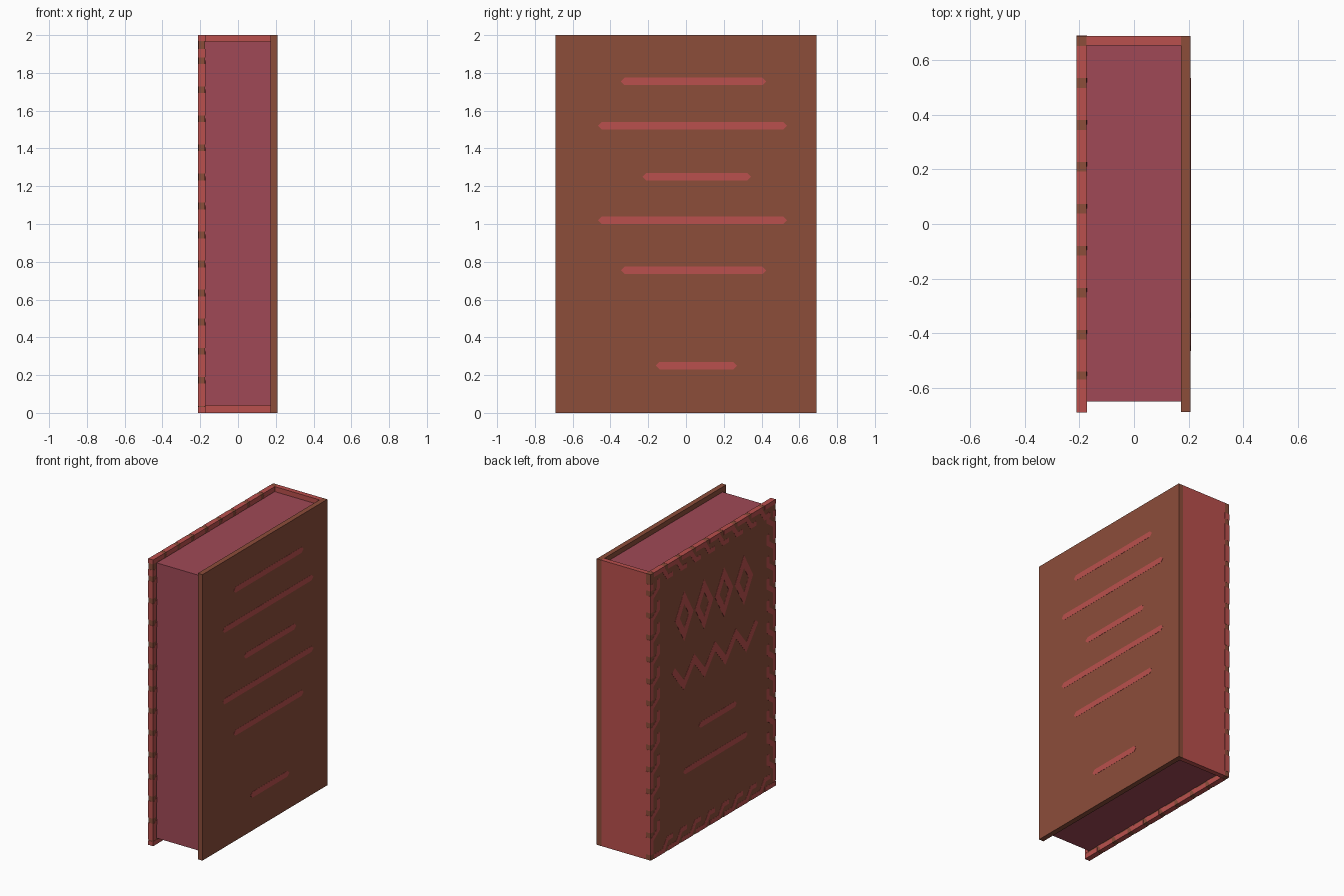
import bpy
import bmesh
from mathutils import Vector

cube = bpy.data.objects.get("Cube")
if cube:
    bpy.data.objects.remove(cube, do_unlink=True)


def make_material(name, hex_code):
    srgb = [int(hex_code[i:i + 2], 16) / 255 for i in range(0, len(hex_code), 2)]
    rgba = [c / 12.92 if c < 0.04 else ((c + 0.055) / 1.055) ** 2.4 for c in srgb] + [1]
    mat = bpy.data.materials.new(name)
    mat.use_nodes = True
    mat.diffuse_color = rgba
    mat.node_tree.nodes["Principled BSDF"].inputs["Base Color"].default_value = rgba
    return mat


brown = make_material("brown leather", "8C4D3A")
red = make_material("red cloth", "BA504D")
rose = make_material("rose pages", "A04956")

HALF, TALL = 0.69, 2.0
LEFT_OUT, LEFT_IN = 0.208, 0.172
RIGHT_OUT, RIGHT_IN = -0.21, -0.174


def prism(bm, outline, x0, x1):
    """Extrude a (y, z) outline along x."""
    near = [bm.verts.new((x0, y, z)) for y, z in outline]
    far = [bm.verts.new((x1, y, z)) for y, z in outline]
    bm.faces.new(near)
    bm.faces.new(far[::-1])
    for i in range(len(near)):
        j = (i + 1) % len(near)
        bm.faces.new((near[j], near[i], far[i], far[j]))


def ribbon(points, width):
    """Outline of a mitred stroke that follows points."""
    pts = [Vector(p) for p in points]
    dirs = [(b - a).normalized() for a, b in zip(pts, pts[1:])]
    left, right = [], []
    for i, p in enumerate(pts):
        a, b = dirs[max(i - 1, 0)], dirs[min(i, len(dirs) - 1)]
        mid = (a + b).normalized()
        side = Vector((-mid.y, mid.x)) * (width / 2 / mid.dot(b))
        left.append(p + side)
        right.append(p - side)
    return left + right[::-1]


def build(name, outlines, x0, x1, mat):
    bm = bmesh.new()
    for outline in outlines:
        prism(bm, outline, x0, x1)
    bmesh.ops.recalc_face_normals(bm, faces=bm.faces)
    mesh = bpy.data.meshes.new(name)
    bm.to_mesh(mesh)
    bm.free()
    mesh.materials.append(mat)
    obj = bpy.data.objects.new(name, mesh)
    bpy.context.collection.objects.link(obj)


def rect(y0, y1, z0, z1):
    return [(y0, z0), (y1, z0), (y1, z1), (y0, z1)]


def bar(y0, y1, z):
    """Thin horizontal line with pointed ends."""
    h = 0.02
    return [(y0, z), (y0 + h, z - h), (y1 - h, z - h),
            (y1, z), (y1 - h, z + h), (y0 + h, z + h)]


# Body of the book
board = rect(-HALF, HALF, 0, TALL)
build("left_cover", [board], LEFT_IN, LEFT_OUT, brown)
build("right_cover", [board], RIGHT_OUT, RIGHT_IN, brown)
build("spine", [rect(0.655, HALF, 0, TALL)], RIGHT_IN, LEFT_IN, red)
build("page_block", [rect(-0.65, 0.655, 0.04, 1.965)], RIGHT_IN, LEFT_IN, rose)

# Lines on the left cover
lines = [(-0.345, 0.425, 1.755), (-0.465, 0.535, 1.52), (-0.23, 0.345, 1.25),
         (-0.465, 0.535, 1.02), (-0.345, 0.425, 0.755), (-0.16, 0.27, 0.25)]
build("left_cover_lines", [bar(*l) for l in lines], LEFT_OUT - 0.002, LEFT_OUT + 0.001, red)

# Ornaments and lines on the right cover
ornaments = [bar(-0.26, 0.16, 0.74), bar(-0.38, 0.33, 0.48)]
for i in range(4):
    y, z, w, h = 0.32 - i * 0.22, 1.57, 0.075, 0.13
    ornaments.append(ribbon([(y - w / 2, z - h / 2), (y, z - h), (y + w, z), (y, z + h),
                             (y - w, z), (y - w / 2, z - h / 2)], 0.045))
zigzag = [(0.44 - i * 0.115, 1.09 if i % 2 else 1.23) for i in range(9)]
ornaments.append(ribbon(zigzag, 0.045))
build("right_cover_ornaments", ornaments, RIGHT_OUT - 0.001, RIGHT_OUT + 0.002, red)


# Woven border inlaid through the right cover and showing on its edges
def border(count, place):
    step, strokes = 0.1538, []
    for k in range(count):
        t = 0.037 + k * step
        path = [(t, 0.015), (t + 0.1, 0.015), (t + 0.15, 0.085), (t + 0.21, 0.085)]
        if k == count - 1:
            path = [(t, 0.015), (t + 0.045, 0.015)]
        strokes.append(ribbon([place(a, d) for a, d in path], 0.032))
        # Flat piece that fills out the edge beside each stroke
        end = t + (0.118 if k < count - 1 else 0.045)
        strokes.append([place(a, d) for a, d in rect(t, end, -0.001, 0.02)])
    return strokes


inlay = border(13, lambda t, d: (HALF - d, t))
inlay += border(13, lambda t, d: (d - HALF, t))
for top in (True, False):
    inlay += border(9, lambda t, d: (HALF - t, TALL - d if top else d))
    z0 = TALL - 0.03 if top else -0.001
    inlay.append(rect(-HALF - 0.001, -0.57, z0, z0 + 0.031))
build("right_cover_border", inlay, RIGHT_OUT - 0.001, RIGHT_IN + 0.001, red)
